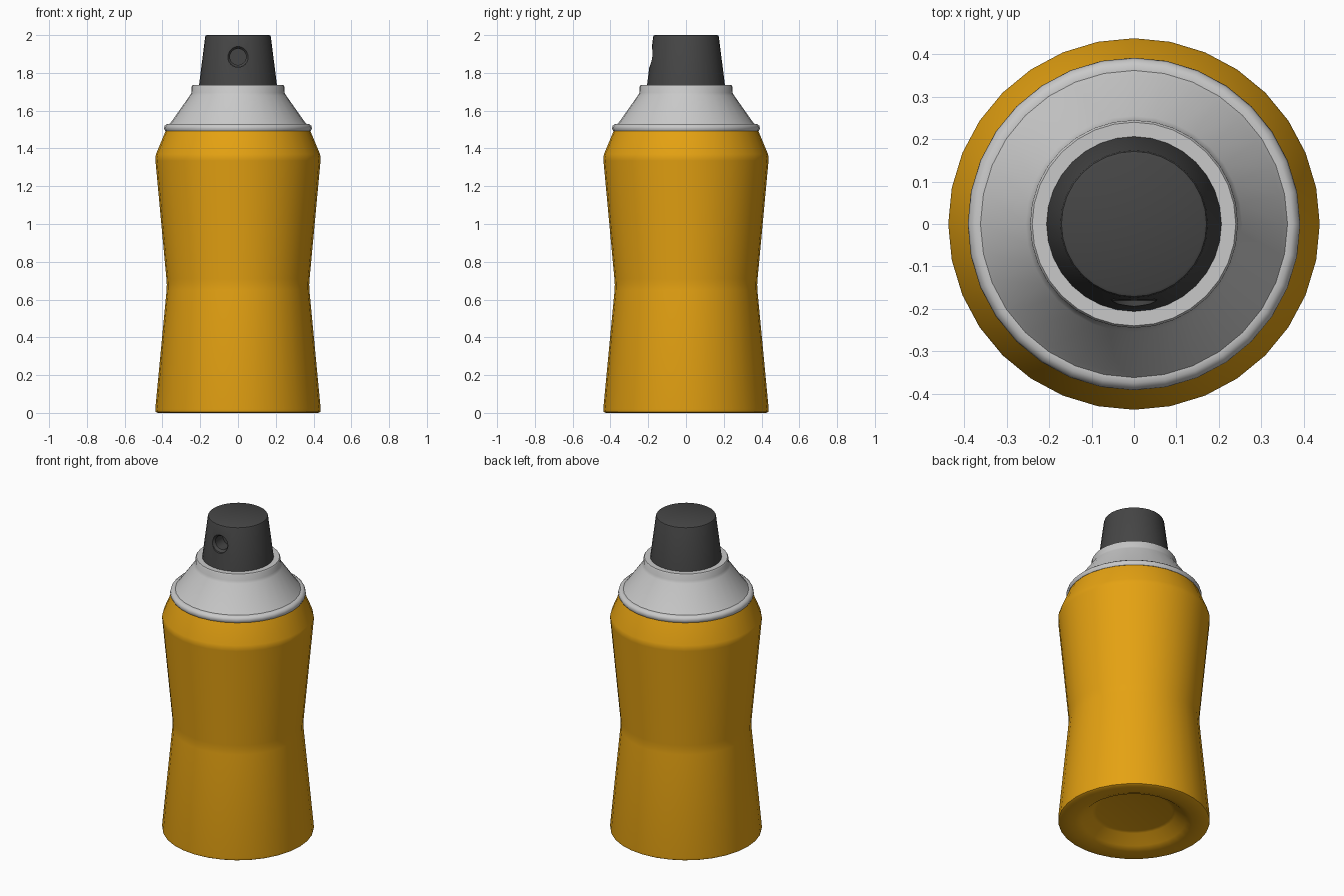
import bpy
import bmesh
import math
from mathutils import Matrix

cube = bpy.data.objects.get("Cube")
if cube:
    bpy.data.objects.remove(cube, do_unlink=True)

SIDES = 32


def material(name, rgb, roughness=0.5):
    mat = bpy.data.materials.new(name)
    mat.use_nodes = True
    colour = (*rgb, 1)
    mat.diffuse_color = colour
    shader = mat.node_tree.nodes["Principled BSDF"]
    shader.inputs["Base Color"].default_value = colour
    shader.inputs["Roughness"].default_value = roughness
    return mat


def add_object(name, bm, mat):
    bmesh.ops.recalc_face_normals(bm, faces=bm.faces)
    mesh = bpy.data.meshes.new(name)
    bm.to_mesh(mesh)
    bm.free()
    mesh.materials.append(mat)
    obj = bpy.data.objects.new(name, mesh)
    bpy.context.collection.objects.link(obj)
    return obj


def lathe(name, profile, mat, sides=SIDES):
    """Turn (radius, height) points around z and close both ends."""
    bm = bmesh.new()
    rings = []
    for radius, z in profile:
        rings.append([bm.verts.new((radius * math.cos(i * math.tau / sides),
                                    radius * math.sin(i * math.tau / sides), z))
                      for i in range(sides)])
    for low, high in zip(rings, rings[1:]):
        for i in range(sides):
            j = (i + 1) % sides
            bm.faces.new((low[i], low[j], high[j], high[i]))
    bm.faces.new(rings[0])
    bm.faces.new(rings[-1])
    return add_object(name, bm, mat)


def smooth(obj, degrees):
    bpy.ops.object.select_all(action="DESELECT")
    obj.select_set(True)
    bpy.context.view_layer.objects.active = obj
    bpy.ops.object.shade_smooth_by_angle(angle=math.radians(degrees))


orange = material("orange paint", (0.78, 0.36, 0.006))
silver = material("light grey metal", (0.58, 0.58, 0.58))
charcoal = material("charcoal plastic", (0.06, 0.06, 0.06))

# Waisted can with a dished underside
can = lathe("can_body", [
    (0.22, 0.07), (0.24, 0.065), (0.30, 0.015), (0.34, 0.0), (0.425, 0.0),
    (0.436, 0.006), (0.438, 0.02), (0.378, 0.65), (0.377, 0.68), (0.379, 0.71),
    (0.437, 1.335), (0.438, 1.35), (0.434, 1.37), (0.38, 1.5)], orange)
smooth(can, 50)

# Metal shoulder with a rolled rim and a short neck
collar = lathe("metal_collar", [
    (0.37, 1.49), (0.385, 1.492), (0.392, 1.505), (0.388, 1.52),
    (0.375, 1.53), (0.362, 1.53), (0.35, 1.545), (0.255, 1.68),
    (0.246, 1.695), (0.245, 1.728), (0.24, 1.735), (0.19, 1.735)], silver)
smooth(collar, 50)

# Tapered spray cap
cap = lathe("spray_cap", [
    (0.208, 1.72), (0.205, 1.745), (0.174, 1.99), (0.171, 1.997),
    (0.165, 2.0)], charcoal)

# Stepped cutter for the round nozzle opening at the front
cutter = lathe("nozzle_cutter", [
    (0.043, 0.09), (0.043, 0.165), (0.055, 0.18), (0.055, 0.26)], charcoal, 24)
cutter.data.transform(Matrix.Translation((0, 0, 1.885)) @ Matrix.Rotation(math.pi / 2, 4, "X"))
cut = cap.modifiers.new("nozzle opening", "BOOLEAN")
cut.operation = "DIFFERENCE"
cut.solver = "EXACT"
cut.object = cutter
bpy.context.view_layer.objects.active = cap
bpy.ops.object.modifier_apply(modifier=cut.name)
bpy.data.objects.remove(cutter, do_unlink=True)
smooth(cap, 35)
